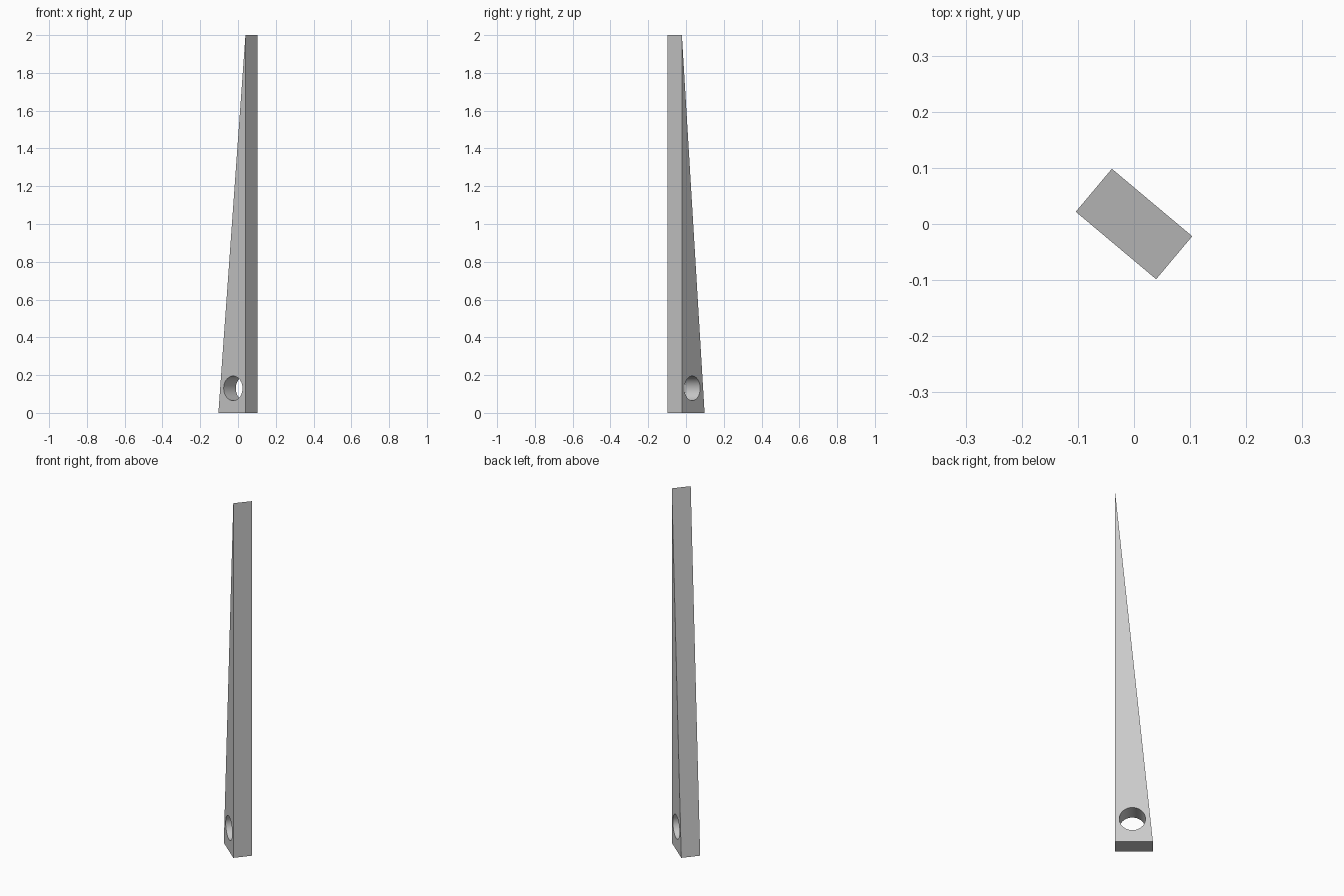
import bpy
import bmesh
from math import radians
from mathutils import Matrix

cube = bpy.data.objects.get("Cube")
if cube:
    bpy.data.objects.remove(cube, do_unlink=True)

LENGTH, WIDTH, HEIGHT = 0.187, 0.1, 2.0
HOLE_RADIUS, HOLE_X, HOLE_Z = 0.065, 0.008, 0.13
TURN = Matrix.Rotation(radians(-40), 4, "Z")

grey = bpy.data.materials.new("plain_grey")
grey.use_nodes = True
colour = (0.6, 0.6, 0.6, 1)
grey.diffuse_color = colour
grey.node_tree.nodes["Principled BSDF"].inputs["Base Color"].default_value = colour


def make_object(name, bm):
    bmesh.ops.recalc_face_normals(bm, faces=bm.faces)
    bm.transform(TURN)
    mesh = bpy.data.meshes.new(name)
    bm.to_mesh(mesh)
    bm.free()
    mesh.materials.append(grey)
    obj = bpy.data.objects.new(name, mesh)
    bpy.context.collection.objects.link(obj)
    return obj


# Tall wedge: a right triangle extruded across its width
bm = bmesh.new()
profile = [(-LENGTH / 2, 0), (LENGTH / 2, 0), (LENGTH / 2, HEIGHT)]
face = bm.faces.new([bm.verts.new((x, -WIDTH / 2, z)) for x, z in profile])
side = bmesh.ops.extrude_face_region(bm, geom=[face])
bmesh.ops.translate(bm, vec=(0, WIDTH, 0),
                    verts=[v for v in side["geom"] if isinstance(v, bmesh.types.BMVert)])
wedge = make_object("wedge", bm)

# Round hole near the foot
bm = bmesh.new()
bmesh.ops.create_cone(bm, cap_ends=True, segments=48, radius1=HOLE_RADIUS,
                      radius2=HOLE_RADIUS, depth=WIDTH * 2,
                      matrix=Matrix.Translation((HOLE_X, 0, HOLE_Z))
                      @ Matrix.Rotation(radians(90), 4, "X"))
cutter = make_object("hole_cutter", bm)
cutter.hide_render = True

cut = wedge.modifiers.new("hole", "BOOLEAN")
cut.operation = "DIFFERENCE"
cut.solver = "EXACT"
cut.object = cutter

bpy.ops.object.select_all(action="DESELECT")
wedge.select_set(True)
bpy.context.view_layer.objects.active = wedge
bpy.ops.object.modifier_apply(modifier=cut.name)
bpy.data.objects.remove(cutter, do_unlink=True)
bpy.ops.object.shade_smooth_by_angle(angle=radians(30))
